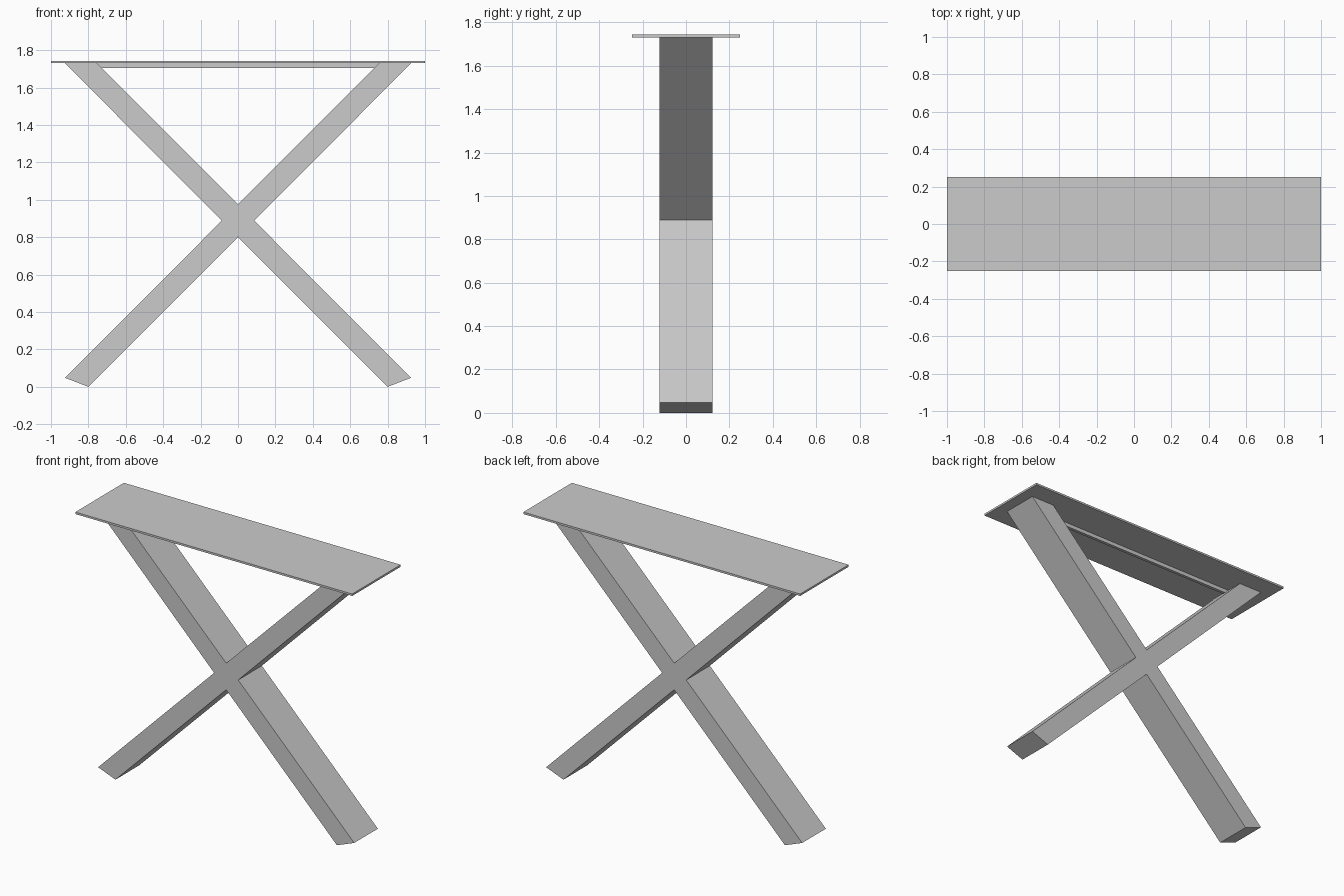
import bpy, bmesh

if "Cube" in bpy.data.objects:
    bpy.data.objects.remove(bpy.data.objects["Cube"])


def extrude_profile(name, points, half_depth):
    """Solid with an outline in x/z, extruded symmetrically along y."""
    bm = bmesh.new()
    face = bm.faces.new([bm.verts.new((x, -half_depth, z)) for x, z in points])
    out = bmesh.ops.extrude_face_region(bm, geom=[face])
    moved = [g for g in out["geom"] if isinstance(g, bmesh.types.BMVert)]
    bmesh.ops.translate(bm, verts=moved, vec=(0, 2 * half_depth, 0))
    bmesh.ops.recalc_face_normals(bm, faces=bm.faces)
    mesh = bpy.data.meshes.new(name)
    bm.to_mesh(mesh)
    bm.free()
    obj = bpy.data.objects.new(name, mesh)
    bpy.context.collection.objects.link(obj)
    return obj


def rectangle(half_x, z0, z1):
    return [(-half_x, z0), (half_x, z0), (half_x, z1), (-half_x, z1)]


# Crossed legs: right half of the X outline from bottom to top, then mirrored
right = [(0, 0.801), (0.80, 0.0), (0.925, 0.048), (0.087, 0.888),
         (0.925, 1.73), (0.755, 1.73), (0, 0.975)]
left = [(-x, z) for x, z in reversed(right[1:-1])]
extrude_profile("crossed_legs", right + left, 0.122)

# Mounting plate on top
extrude_profile("top_plate", rectangle(1.0, 1.73, 1.743), 0.25)

# Thin stiffening rib under the plate, between the legs
extrude_profile("stiffening_rib", rectangle(0.77, 1.705, 1.73), 0.01)
